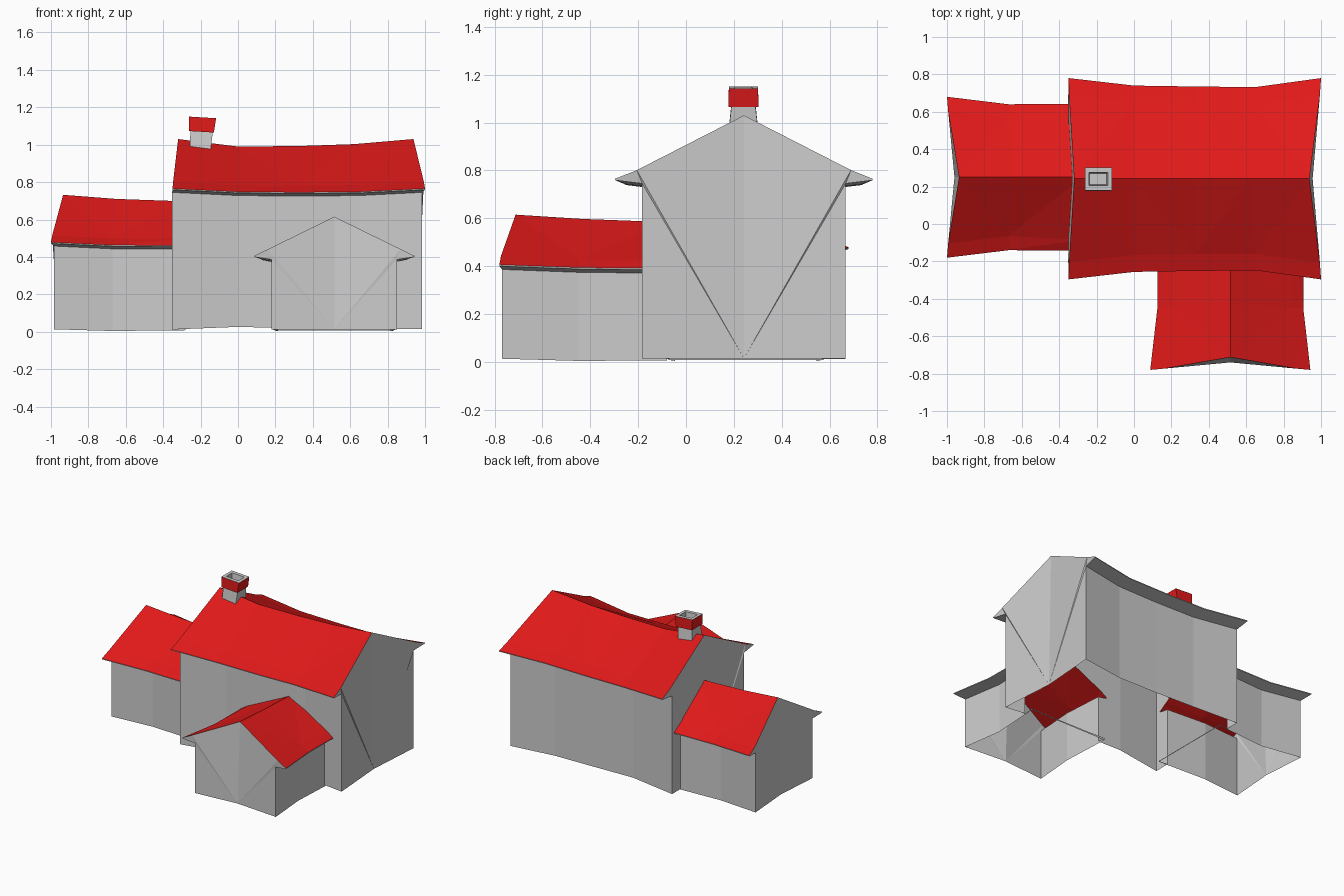
import bpy, bmesh
from mathutils import Vector, Matrix

if "Cube" in bpy.data.objects:
    bpy.data.objects.remove(bpy.data.objects["Cube"])

wall_mat = bpy.data.materials.new("wall_grey")
roof_mat = bpy.data.materials.new("roof_red")
roof_mat.diffuse_color = (0.75, 0.01, 0.01, 1)
roof_mat.use_nodes = True
roof_mat.node_tree.nodes["Principled BSDF"].inputs["Base Color"].default_value = roof_mat.diffuse_color


def finish(bm, name):
    bmesh.ops.recalc_face_normals(bm, faces=bm.faces)
    mesh = bpy.data.meshes.new(name)
    bm.to_mesh(mesh)
    bm.free()
    mesh.materials.append(wall_mat)
    mesh.materials.append(roof_mat)
    ob = bpy.data.objects.new(name, mesh)
    bpy.context.collection.objects.link(ob)
    return ob


def gabled_body(name, stations, to_world):
    """Station: (wall s, eave s, ridge s, floor s, wall half, eave half, base z, eave z, ridge z)."""
    bm = bmesh.new()
    rings = []
    for sw, se, sr, sf, hw, he, b, ez, rz in stations:
        br = hw + 0.2 * (he - hw)
        sb = se + 0.1 * (sr - se)
        half = [(sw, hw, b), (sw, hw, ez - 0.02), (se, he, ez - 0.006),
                (se, he, ez), (sb, br, ez + 0.036)]
        pts = [(sf, 0, b)] + half + [(sr, 0, rz)]
        pts += [(s, -t, z) for s, t, z in reversed(half)]
        rings.append([bm.verts.new(to_world(*p)) for p in pts])
    n = len(rings[0])
    # walls, soffits and roof slopes
    for a, c in zip(rings, rings[1:]):
        for i in range(n):
            j = (i + 1) % n
            f = bm.faces.new((a[i], a[j], c[j], c[i]))
            f.material_index = int(4 <= i <= 7)
    # gable ends
    for r in (rings[0], rings[-1]):
        for ids in ((0, 1, 2), (0, 2, 5), (0, 5, 6), (2, 3, 4, 5),
                    (0, 11, 10), (0, 10, 7), (0, 7, 6), (10, 9, 8, 7)):
            bm.faces.new([r[i] for i in ids])
    bmesh.ops.triangulate(bm, faces=bm.faces)
    return finish(bm, name)


# main house, ridge along x
house = gabled_body("house", [
    (-.352, -.35, -.32, -.345, .425, .538, .012, .765, 1.03),
    (0, 0, 0, 0, .385, .498, .026, .748, .99),
    (.33, .33, .33, .33, .38, .493, .018, .745, .993),
    (.65, .65, .62, .65, .38, .49, .014, .748, 1.003),
    (.985, 1, .938, .955, .425, .538, .015, .765, 1.03),
], lambda s, t, z: (s, t + .242, z))

# left wing, ridge along x
left_wing = gabled_body("left_wing", [
    (-.985, -1, -.935, -.96, .335, .43, .013, .478, .732),
    (-.67, -.67, -.65, -.67, .295, .39, .004, .463, .71),
    (-.28, -.28, -.28, -.28, .32, .393, .008, .461, .697),
], lambda s, t, z: (s, t + .25, z))

# front wing, ridge along y
front_wing = gabled_body("front_wing", [
    (-.768, -.78, -.712, -.74, .335, .428, .013, .406, .615),
    (-.45, -.45, -.43, -.45, .30, .39, .004, .394, .597),
    (-.08, -.08, -.08, -.08, .32, .39, .006, .39, .584),
], lambda s, t, z: (t + .515, s, z))

# join the shells so the rooms open into each other
bpy.context.view_layer.objects.active = house
for wing in (left_wing, front_wing):
    mod = house.modifiers.new("join", 'BOOLEAN')
    mod.operation = 'UNION'
    mod.solver = 'EXACT'
    mod.object = wing
    bpy.ops.object.modifier_apply(modifier=mod.name)
    bpy.data.objects.remove(wing)

# leave the underside open
bm = bmesh.new()
bm.from_mesh(house.data)
floor = [f for f in bm.faces
         if abs(f.normal.z) > 0.5 and max(v.co.z for v in f.verts) < 0.05]
bmesh.ops.delete(bm, geom=floor, context='FACES')
bm.to_mesh(house.data)
bm.free()


def stacked_rings(name, levels, red, tilt):
    """Rectangular rings (half x, half y, z) bridged upward, last one capped."""
    bm = bmesh.new()
    rings = [[bm.verts.new((sx * hx, sy * hy, z))
              for sx, sy in ((-1, -1), (1, -1), (1, 1), (-1, 1))] for hx, hy, z in levels]
    for k, (a, c) in enumerate(zip(rings, rings[1:])):
        for i in range(4):
            j = (i + 1) % 4
            f = bm.faces.new((a[i], a[j], c[j], c[i]))
            f.material_index = int(k in red)
    bm.faces.new(rings[-1])
    bm.transform(Matrix.Translation(Vector((-.195, .24, 1.065))) @ Matrix.Rotation(tilt, 4, 'Y'))
    return finish(bm, name)


# chimney stack and its flared hollow cap
stacked_rings("chimney_stack", [(.055, .063, -.11), (.06, .05, .01)], (), .08)
stacked_rings("chimney_cap", [(.055, .045, .004), (.066, .063, .004), (.073, .061, .081),
                              (.05, .035, .081), (.045, .03, .03)], (0, 1), .06)
